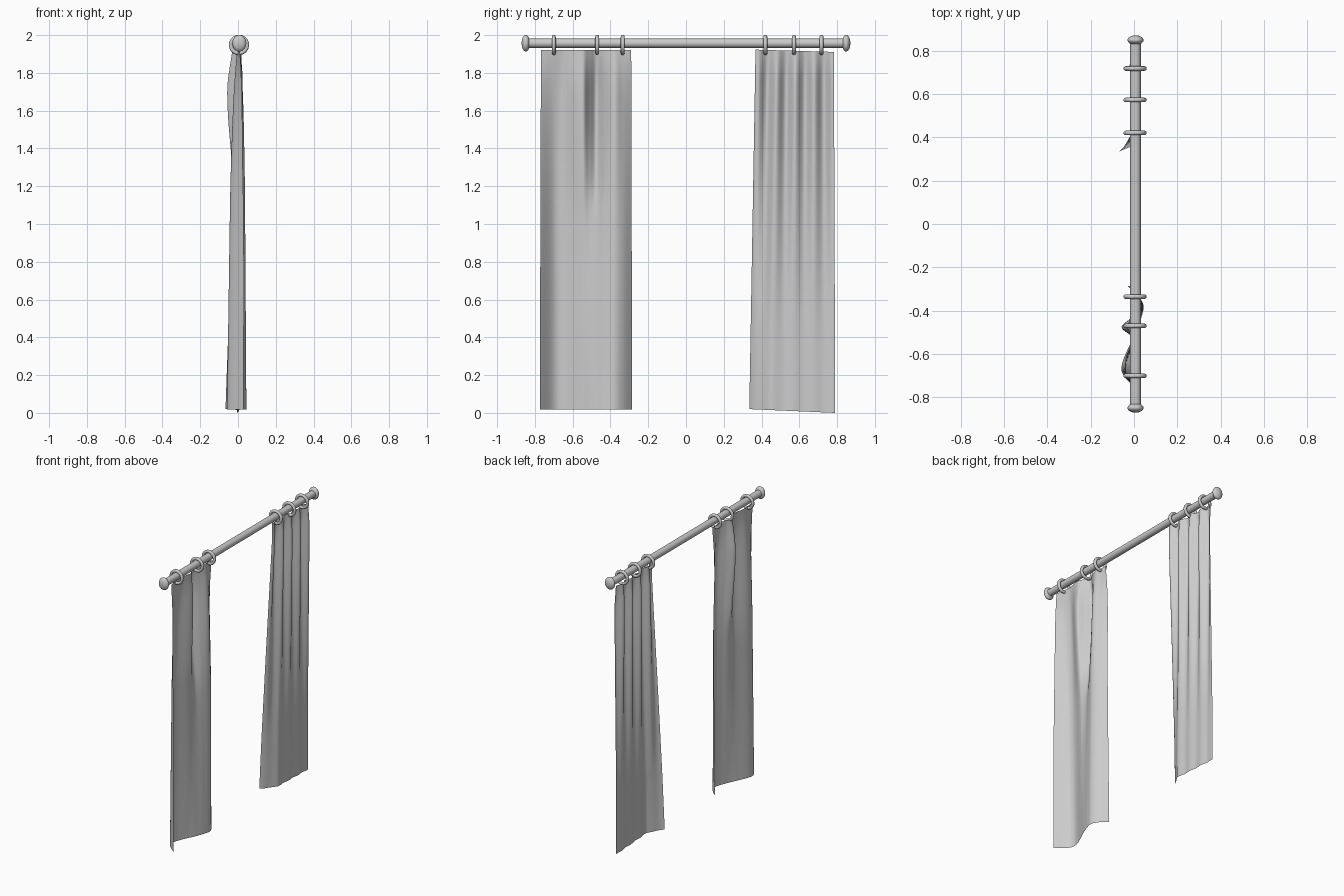
import bpy, bmesh
from math import sin, pi, radians

if "Cube" in bpy.data.objects:
    bpy.data.objects.remove(bpy.data.objects["Cube"])

ROD_X, ROD_Z = 0.007, 1.957


def smooth(ob):
    for p in ob.data.polygons:
        p.use_smooth = True


def spline(vals, knots, t):
    """Cubic curve through vals at rising knots."""
    n = len(knots)
    i = 0
    while i < n - 2 and t > knots[i + 1]:
        i += 1

    def slope(k):
        a, b = max(k - 1, 0), min(k + 1, n - 1)
        return (vals[b] - vals[a]) / (knots[b] - knots[a])
    h = knots[i + 1] - knots[i]
    s = (t - knots[i]) / h
    return ((2*s**3 - 3*s*s + 1) * vals[i] + (s**3 - 2*s*s + s) * h * slope(i)
            + (3*s*s - 2*s**3) * vals[i + 1] + (s**3 - s*s) * h * slope(i + 1))


def curtain(name, surface, nu=100, nv=60):
    """Cloth sheet from surface(u, v) -> point, v = 0 bottom, 1 top."""
    verts = [surface(i / nu, j / nv) for j in range(nv + 1) for i in range(nu + 1)]
    w = nu + 1
    faces = [(j*w + i, j*w + i + 1, (j + 1)*w + i + 1, (j + 1)*w + i)
             for j in range(nv) for i in range(nu)]
    me = bpy.data.meshes.new(name)
    me.from_pydata(verts, [], faces)
    ob = bpy.data.objects.new(name, me)
    bpy.context.collection.objects.link(ob)
    smooth(ob)


# left curtain: wide folds, fold depth given at a few heights
KNOT_Y = [-.768, -.70, -.65, -.545, -.51, -.475, -.43, -.38, -.335, -.29]
LEVEL_Z = [0.0, 1.0, 1.3, 1.7, 1.92]
LEVELS = [
    [.03, -.045, -.057, -.015, .003, .018, .035, .044, .02, -.03],
    [.03, -.035, -.042, -.005, -.005, 0, .022, .038, .02, -.02],
    [.025, -.03, -.035, .012, -.01, -.03, .01, .035, .015, -.02],
    [.02, -.015, -.02, .025, -.02, -.057, -.01, .025, .005, -.02],
    [.01, 0, -.005, .012, -.01, -.03, -.01, .008, 0, -.005]]


def left_surface(u, v):
    z = 0.017 + v * (1.92 - 0.017)
    y = KNOT_Y[0] + u * (KNOT_Y[-1] - KNOT_Y[0])
    x = spline([spline(row, KNOT_Y, y) for row in LEVELS], LEVEL_Z, z)
    y += (1 - v) * (0.011 * u - 0.006)
    return x, y, z


# right curtain: narrow pleats fading downwards, inner corner swung back
def right_surface(u, v):
    y0 = 0.335 + (1 - (1 - v)**1.0) * 0.033
    y1 = 0.79 - 0.007 * v
    y = y0 + u * (y1 - y0)
    amp = 0.003 + 0.017 * min(1, max(0, (v - 0.2) / 0.65))
    amp *= 1 - 0.5 * max(0, (v - 0.93) / 0.07)
    x = 0.007 - 0.01 * u + amp * sin(2 * pi * (u * 4.2 + 0.1))
    swing = max(0, 1 - u / 0.24)
    x -= 0.075 * (1 - v)**0.9 * swing**1.3
    return x, y, (1 - v) * 0.02 * (1 - u) + v * (1.923 - 0.012 * u)


curtain("left_curtain", left_surface)
curtain("right_curtain", right_surface)

# rod
bpy.ops.mesh.primitive_cylinder_add(vertices=32, radius=0.0245, depth=1.70,
                                    location=(ROD_X, 0, ROD_Z), rotation=(pi / 2, 0, 0))
rod = bpy.context.object
rod.name = "rod"
bpy.ops.object.shade_smooth_by_angle(angle=radians(40))

# end knobs
for side, s in (("left", -1), ("right", 1)):
    bpy.ops.mesh.primitive_uv_sphere_add(segments=32, ring_count=16, radius=1,
                                         location=(ROD_X, s * 0.848, ROD_Z))
    knob = bpy.context.object
    knob.name = side + "_knob"
    knob.scale = (0.037, 0.022, 0.044)
    smooth(knob)

# hanging rings
for i, y in enumerate((-0.70, -0.47, -0.335, 0.42, 0.572, 0.717)):
    bpy.ops.mesh.primitive_torus_add(major_segments=40, minor_segments=12,
                                     major_radius=0.043, minor_radius=0.0105,
                                     location=(0.005, y, 1.948), rotation=(pi / 2, 0, 0))
    ring = bpy.context.object
    ring.name = f"ring_{i + 1}"
    smooth(ring)
